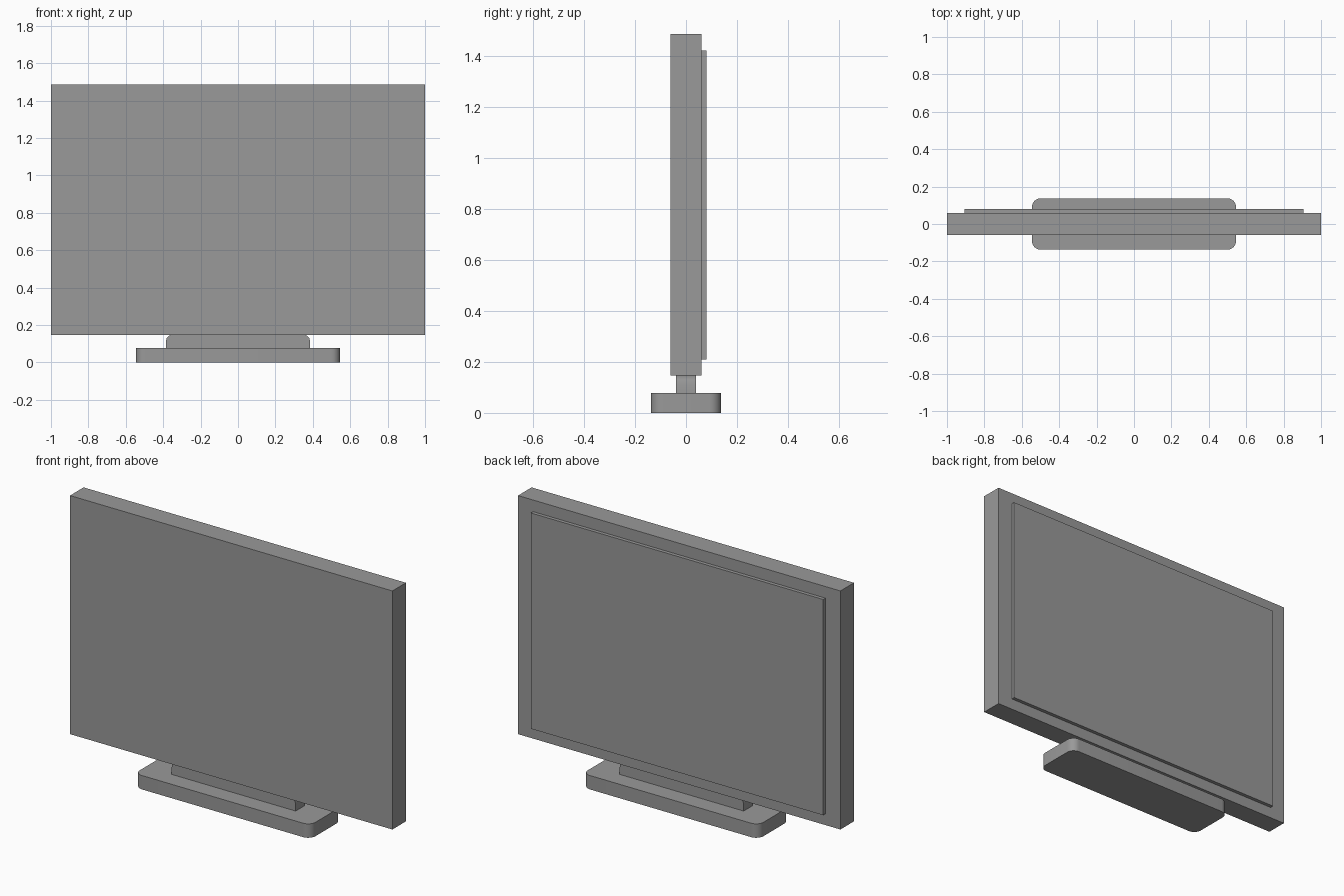
import bpy
import bmesh
from mathutils import Vector

cube = bpy.data.objects.get("Cube")
if cube:
    bpy.data.objects.remove(cube, do_unlink=True)

# Single grey finish
GREY = (0.32, 0.32, 0.32, 1)
grey = bpy.data.materials.new("plain grey")
grey.use_nodes = True
grey.diffuse_color = GREY
grey.node_tree.nodes["Principled BSDF"].inputs["Base Color"].default_value = GREY


def box(name, low, high, round_edges=None, radius=0, segments=1):
    """Box between two corners, optionally rounding the edges that pass a test."""
    low, high = Vector(low), Vector(high)
    bm = bmesh.new()
    bmesh.ops.create_cube(bm, size=1)
    bmesh.ops.scale(bm, vec=high - low, verts=bm.verts)
    bmesh.ops.translate(bm, vec=(low + high) / 2, verts=bm.verts)
    if round_edges:
        edges = [e for e in bm.edges if round_edges(*(v.co for v in e.verts))]
        bmesh.ops.bevel(bm, geom=edges, offset=radius, segments=segments,
                        profile=0.5, affect='EDGES')
    mesh = bpy.data.meshes.new(name)
    bm.to_mesh(mesh)
    bm.free()
    mesh.materials.append(grey)
    obj = bpy.data.objects.new(name, mesh)
    bpy.context.collection.objects.link(obj)
    if round_edges:
        bpy.ops.object.select_all(action='DESELECT')
        obj.select_set(True)
        bpy.context.view_layer.objects.active = obj
        bpy.ops.object.shade_smooth_by_angle()
    return obj


BASE_TOP, SCREEN_BOTTOM = 0.078, 0.147


def upright(a, b):
    return abs(a.z - b.z) > 0.01


def upper_end(a, b):
    return abs(a.y - b.y) > 0.01 and min(a.z, b.z) > BASE_TOP + 0.01


# Foot with rounded upright corners
box("foot", (-0.545, -0.137, 0), (0.545, 0.137, BASE_TOP), upright, 0.045, 8)

# Neck with rounded upper ends
box("neck", (-0.385, -0.039, BASE_TOP), (0.385, 0.039, SCREEN_BOTTOM),
    upper_end, 0.032, 3)

# Screen slab and raised back panel
box("screen", (-1, -0.06, SCREEN_BOTTOM), (1, 0.06, 1.485))
box("back_panel", (-0.907, 0.06, 0.21), (0.907, 0.08, 1.42))
